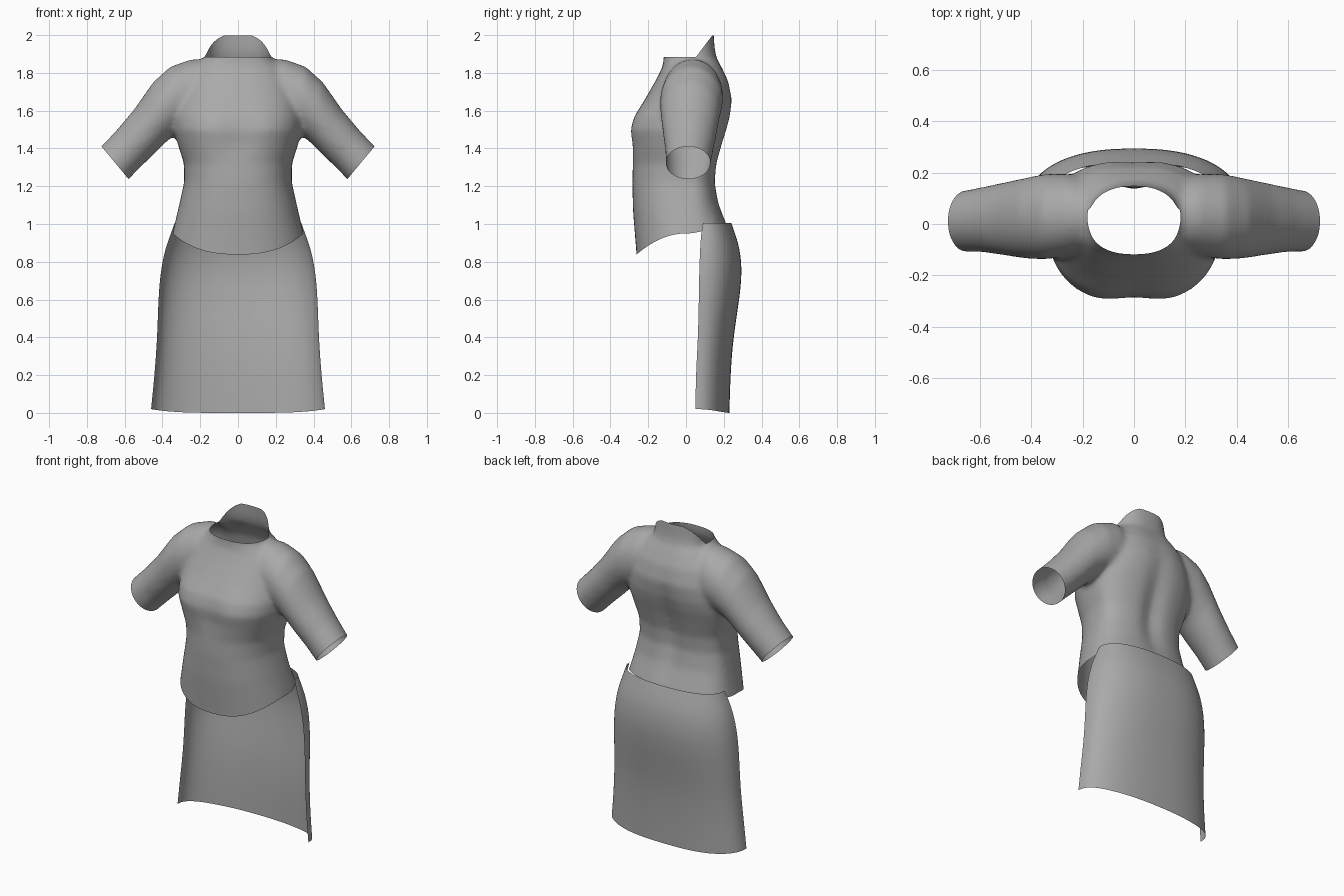
import bpy, bmesh, math
from mathutils import Vector

if "Cube" in bpy.data.objects:
    bpy.data.objects.remove(bpy.data.objects["Cube"])

# Single cloth colour
cloth = bpy.data.materials.new("grey cloth")
cloth.use_nodes = True
grey = (0.4, 0.4, 0.4, 1)
cloth.diffuse_color = grey
cloth.node_tree.nodes["Principled BSDF"].inputs["Base Color"].default_value = grey


def power(value, exponent):
    return math.copysign(abs(value) ** exponent, value)


def bump(value, width):
    return math.exp(-(value / width) ** 2)


def loft(bm, rings, closed=True):
    """Skin a list of point rings; closed rings also get end caps."""
    rows = [[bm.verts.new(point) for point in ring] for ring in rings]
    count = len(rows[0])
    for low, high in zip(rows, rows[1:]):
        for i in range(count if closed else count - 1):
            j = (i + 1) % count
            bm.faces.new((low[i], low[j], high[j], high[i]))
    if closed:
        bm.faces.new(rows[0][::-1])
        bm.faces.new(rows[-1])


def make_object(name, bm):
    bmesh.ops.recalc_face_normals(bm, faces=bm.faces)
    mesh = bpy.data.meshes.new(name)
    bm.to_mesh(mesh)
    bm.free()
    mesh.materials.append(cloth)
    obj = bpy.data.objects.new(name, mesh)
    bpy.context.collection.objects.link(obj)
    return obj


def smooth(mesh):
    for polygon in mesh.polygons:
        polygon.use_smooth = True


# Bodice sections: height, half width, front y, back y
BODY = [
    (0.80, 0.37, -0.25, 0.24), (0.95, 0.347, -0.262, 0.22),
    (1.10, 0.312, -0.28, 0.175), (1.22, 0.285, -0.285, 0.158),
    (1.32, 0.286, -0.285, 0.168), (1.42, 0.318, -0.297, 0.195),
    (1.50, 0.34, -0.31, 0.22), (1.57, 0.34, -0.285, 0.238),
    (1.66, 0.32, -0.22, 0.248), (1.76, 0.28, -0.16, 0.225),
    (1.83, 0.23, -0.125, 0.19), (1.88, 0.175, -0.117, 0.162),
    (1.93, 0.168, -0.118, 0.152), (2.08, 0.15, -0.12, 0.142),
]


def body_ring(z, width, front, back, count=64):
    ring = []
    middle = 0.02
    for i in range(count):
        angle = math.tau * i / count
        x = width * power(math.cos(angle), 0.82)
        side = power(math.sin(angle), 0.82)
        if side < 0:
            # shallow hollow between the two sides of the chest
            depth = middle - front - 0.025 * bump(x, 0.1) * bump(z - 1.48, 0.12)
        else:
            # groove along the spine
            depth = back - middle - 0.03 * bump(x, 0.06) * bump(z - 1.35, 0.28)
        ring.append((x, middle + depth * side, z))
    return ring


# Sleeve sections: upper x and z, lower x and z, front y, back y
SLEEVE = [
    (0.12, 1.875, 0.12, 1.55, -0.10, 0.16), (0.25, 1.872, 0.26, 1.50, -0.125, 0.195),
    (0.36, 1.832, 0.33, 1.475, -0.138, 0.195), (0.45, 1.75, 0.385, 1.43, -0.135, 0.18),
    (0.55, 1.607, 0.455, 1.36, -0.122, 0.162), (0.64, 1.50, 0.52, 1.297, -0.11, 0.145),
    (0.725, 1.41, 0.58, 1.235, -0.108, 0.13), (0.80, 1.33, 0.64, 1.175, -0.108, 0.125),
]


def sleeve_ring(mirror, top_x, top_z, low_x, low_z, front, back, count=40):
    top, low = Vector((top_x, 0, top_z)), Vector((low_x, 0, low_z))
    ring = []
    for i in range(count):
        angle = math.tau * i / count
        point = (top + low) / 2 + (top - low) / 2 * math.cos(angle)
        point.y = (front + back) / 2 + (back - front) / 2 * math.sin(angle)
        point.x *= mirror
        ring.append(point)
    return ring


# Solid bodice and sleeves, fused and softened
bm = bmesh.new()
loft(bm, [body_ring(*row) for row in BODY])
for mirror in (1, -1):
    loft(bm, [sleeve_ring(mirror, *row) for row in SLEEVE])
bodice = make_object("bodice", bm)
fuse = bodice.modifiers.new("fuse", "REMESH")
fuse.mode = "VOXEL"
fuse.voxel_size = 0.014
soften = bodice.modifiers.new("soften", "SMOOTH")
soften.factor = 0.5
soften.iterations = 12
graph = bpy.context.evaluated_depsgraph_get()
fused = bpy.data.meshes.new_from_object(bodice.evaluated_get(graph))
bodice.modifiers.clear()
bodice.data = fused

# Open the ends by slicing with planes
bm = bmesh.new()
bm.from_mesh(fused)


def open_end(planes, inside):
    """Remove faces of a region that lie beyond every given plane."""
    planes = [(Vector(point), Vector(normal)) for point, normal in planes]
    for point, normal in planes:
        faces = [f for f in bm.faces if inside(f.calc_center_median())]
        edges = {e for f in faces for e in f.edges}
        verts = {v for f in faces for v in f.verts}
        bmesh.ops.bisect_plane(bm, geom=faces + list(edges) + list(verts),
                               plane_co=point, plane_no=normal)
    waste = []
    for face in bm.faces:
        centre = face.calc_center_median()
        if inside(centre) and all((centre - p).dot(n) > 0 for p, n in planes):
            waste.append(face)
    bmesh.ops.delete(bm, geom=waste, context="FACES")


for mirror in (1, -1):
    open_end([((0.65 * mirror, 0, 1.323), (0.77 * mirror, 0, -0.64))],
             lambda c: c.x * mirror > 0.45)
open_end([((0, 0, 0.95), (0, 0, -1))], lambda c: c.z < 1.1)
# Neckline: level in front, rising steeply to a point behind
open_end([((0, 0, 1.885), (0, 0, 1)), ((0, 0.05, 1.88), (0, -1.33, 1)),
          ((0, 0, 2), (0, 0, 1))][:2], lambda c: c.z > 1.8 and abs(c.x) < 0.25)
open_end([((0, 0, 1.998), (0, 0, 1))], lambda c: c.z > 1.8)

# Curve the hem: lower in front, a little higher behind
for vert in bm.verts:
    if vert.co.z < 1.3 and abs(vert.co.x) < 0.45:
        fade = ((1.3 - vert.co.z) / 0.35) ** 2
        y = vert.co.y
        shift = -0.11 * (y / 0.26) ** 2 if y < 0 else 0.04 * min(1, y / 0.15) ** 2
        vert.co.z += shift * fade
bm.to_mesh(fused)
bm.free()
smooth(fused)

# Back skirt panel sections: height, half width, front edge y, back y
SKIRT = [
    (0.0, 0.46, 0.05, 0.23), (0.2, 0.442, 0.052, 0.235),
    (0.4, 0.427, 0.064, 0.25), (0.6, 0.422, 0.068, 0.283),
    (0.75, 0.41, 0.07, 0.298), (0.87, 0.385, 0.075, 0.285),
    (0.95, 0.355, 0.08, 0.26), (1.005, 0.335, 0.09, 0.24),
]


def skirt_ring(z, width, front, back, count=32):
    ring = []
    for i in range(count + 1):
        angle = math.pi * i / count
        x = width * power(math.cos(angle), 0.85)
        y = front + (back - front) * abs(math.sin(angle)) ** 0.85
        lift = 0.02 * (x / width) ** 4 * max(0, 1 - z / 0.2)
        ring.append((x, y, z + lift))
    return ring


bm = bmesh.new()
loft(bm, [skirt_ring(*row) for row in SKIRT], closed=False)
skirt = make_object("skirt_back_panel", bm)
smooth(skirt.data)
rounding = skirt.modifiers.new("rounding", "SUBSURF")
rounding.levels = rounding.render_levels = 2
rounding.boundary_smooth = "PRESERVE_CORNERS"
